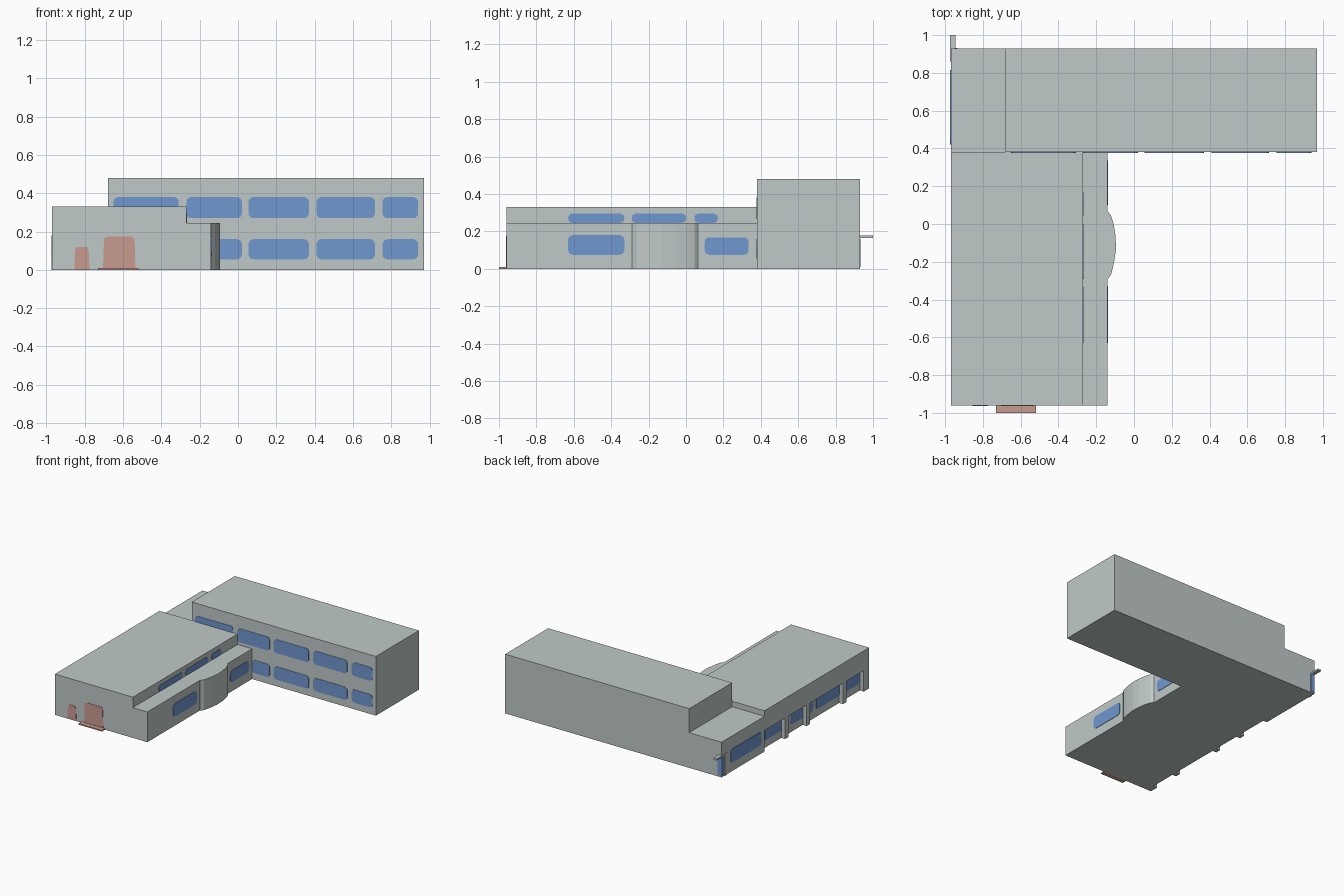
import bpy, bmesh, math
from mathutils import Vector

if "Cube" in bpy.data.objects:
    bpy.data.objects.remove(bpy.data.objects["Cube"])


def material(name, rgb):
    m = bpy.data.materials.new(name)
    m.diffuse_color = (*rgb, 1)
    m.use_nodes = True
    m.node_tree.nodes["Principled BSDF"].inputs["Base Color"].default_value = m.diffuse_color
    return m


GREY = material("pale_grey_wall", (0.53, 0.59, 0.58))
BLUE = material("window_blue", (0.16, 0.31, 0.63))
RED = material("door_red", (0.58, 0.33, 0.28))


def prism(name, pts, axis, a, b, mat):
    """Extrude a 2D outline along an axis from a to b."""
    def place(p, d):
        return {"x": (d, p[0], p[1]), "y": (p[0], d, p[1]), "z": (p[0], p[1], d)}[axis]
    bm = bmesh.new()
    face = bm.faces.new([bm.verts.new(place(p, a)) for p in pts])
    out = bmesh.ops.extrude_face_region(bm, geom=[face])
    verts = [g for g in out["geom"] if isinstance(g, bmesh.types.BMVert)]
    shift = Vector(place((0, 0), b - a))
    bmesh.ops.translate(bm, verts=verts, vec=shift)
    bmesh.ops.recalc_face_normals(bm, faces=bm.faces)
    me = bpy.data.meshes.new(name)
    bm.to_mesh(me)
    bm.free()
    me.materials.append(mat)
    ob = bpy.data.objects.new(name, me)
    bpy.context.collection.objects.link(ob)
    return ob


def box(name, x0, x1, y0, y1, z0, z1, mat):
    return prism(name, [(x0, y0), (x1, y0), (x1, y1), (x0, y1)], "z", z0, z1, mat)


def rounded(u0, u1, v0, v1, r):
    """Rounded rectangle outline."""
    pts = []
    for cu, cv, start in ((u1 - r, v1 - r, 0), (u0 + r, v1 - r, 90),
                          (u0 + r, v0 + r, 180), (u1 - r, v0 + r, 270)):
        for i in range(5):
            t = math.radians(start + i * 22.5)
            pts.append((cu + r * math.cos(t), cv + r * math.sin(t)))
    return pts


def window(name, axis, wall, out, u0, u1, v0, v1, r=0.025):
    prism(name, rounded(u0, u1, v0, v1, r), axis, wall - out * 0.001,
          wall + out * 0.003, BLUE)


# Rear block: tall hall with a lower west end
prism("rear_block", [(-.97, 0), (.97, 0), (.97, .48), (-.68, .48), (-.68, .285),
                     (-.97, .285)], "y", .38, .93, GREY)

# Front wing: stepped roof on the east, overhang on the west
prism("front_wing", [(-.935, 0), (-.14, 0), (-.14, .245), (-.27, .245), (-.27, .33),
                     (-.97, .33), (-.97, .17), (-.935, .17)], "y", -.96, .38, GREY)

# Curved bay on the east wall
prism("curved_bay", [(-.145, -.29), (-.138, -.29), (-.12, -.265), (-.105, -.20),
                     (-.095, -.13), (-.098, -.06), (-.108, 0), (-.122, .045),
                     (-.138, .065), (-.145, .065)], "z", 0, .245, GREY)

# Pillars under the west overhang
for i, (y0, y1) in enumerate(((.07, .115), (-.205, -.16), (-.67, -.625), (-.96, -.89))):
    box(f"pillar_{i}", -.97, -.933, y0, y1, 0, .17, GREY)

# South windows of the rear block, two rows
for i, (x0, x1) in enumerate(((-.65, -.31), (-.27, .02), (.055, .37), (.41, .715),
                              (.755, .94))):
    window(f"rear_upper_window_{i}", "y", .38, -1, x0, x1, .27, .38)
    if i > 0:
        window(f"rear_lower_window_{i}", "y", .38, -1, max(x0, -.14), x1, .055, .16)

# East windows of the front wing, ground floor and clerestory
window("east_window_0", "x", -.14, 1, -.63, -.33, .075, .18)
window("east_window_1", "x", -.14, 1, .10, .335, .075, .168)
for i, (y0, y1) in enumerate(((-.63, -.33), (-.29, 0), (.045, .17))):
    window(f"clerestory_window_{i}", "x", -.27, 1, y0, y1, .246, .295, .022)

# West windows
for i, (y0, y1) in enumerate(((.05, .33), (-.29, 0), (-.63, -.33), (-.88, -.67))):
    window(f"west_window_{i}", "x", -.935, -1, y0, y1, .06, .165)
window("west_end_window", "x", -.97, -1, .42, .815, .07, .18)

# Rear corner entrance: glazing, canopy strip and post
box("corner_glass_back", -.97, -.935, .929, .933, .01, .16, BLUE)
box("corner_glass_side", -.973, -.969, .90, .93, .01, .16, BLUE)
box("corner_canopy", -.975, -.945, .86, 1.0, .165, .178, GREY)
box("corner_post", -.975, -.965, .865, .895, 0, .165, GREY)

# Front doors with rounded tops and the doorstep
for name, x0, x1, h, r in (("main_door", -.70, -.54, .175, .022),
                           ("side_door", -.85, -.78, .12, .018)):
    pts = [(x0 - .005, .003), (x1 + .005, .003)]
    pts += rounded(x0, x1, 0, h, r)[:10]
    prism(name, pts, "y", -.959, -.963, RED)
box("doorstep", -.73, -.52, -1.0, -.96, 0, .01, RED)
